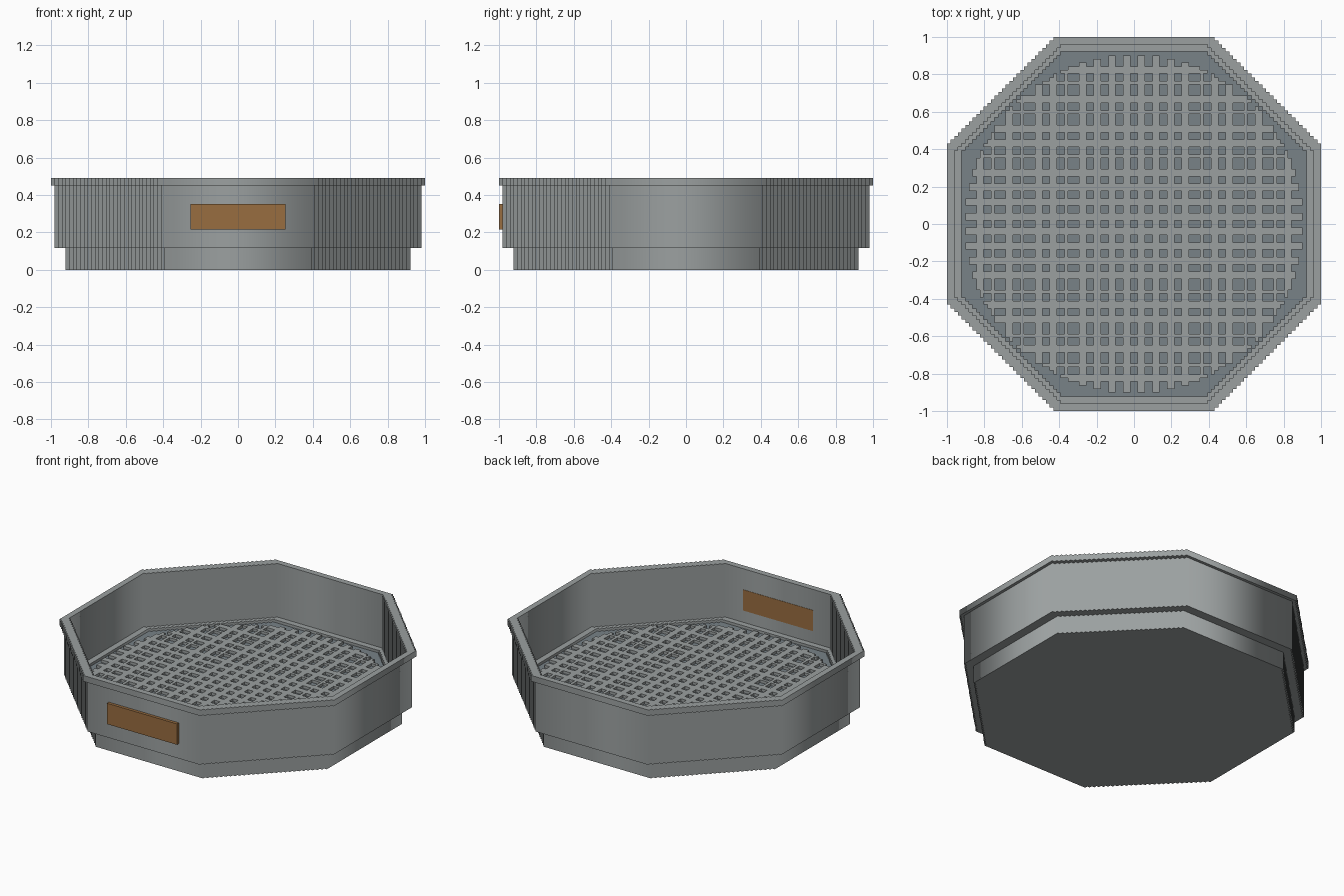
import bpy, bmesh, math

if "Cube" in bpy.data.objects:
    bpy.data.objects.remove(bpy.data.objects["Cube"])

U = 1 / 51  # one block unit; the tray is 102 blocks wide


def material(name, rgb):
    m = bpy.data.materials.new(name)
    lin = [(c / 255 / 12.92) if c < 11 else ((c / 255 + 0.055) / 1.055) ** 2.4 for c in rgb]
    m.diffuse_color = (*lin, 1)
    m.use_nodes = True
    m.node_tree.nodes["Principled BSDF"].inputs["Base Color"].default_value = m.diffuse_color
    return m


GREY = material("light_grey", (155, 160, 160))
SLATE = material("slate_floor", (120, 130, 135))
BROWN = material("brown", (152, 109, 64))


def add_mesh(name, bm, mat):
    bmesh.ops.recalc_face_normals(bm, faces=bm.faces)
    me = bpy.data.meshes.new(name)
    bm.to_mesh(me)
    bm.free()
    me.materials.append(mat)
    ob = bpy.data.objects.new(name, me)
    bpy.context.collection.objects.link(ob)
    return ob


def octagon(flat, reach):
    """Octagon outline whose four diagonal sides are stair-stepped."""
    quarter = []
    for k in range(reach - flat):
        quarter += [(flat + k, reach - k), (flat + k, reach - k - 1)]
    quarter.append((reach, flat))
    pts = []
    for _ in range(4):
        pts += quarter
        quarter = [(y, -x) for x, y in quarter]
    return pts


def prism(name, outlines, z0, z1, mat):
    """Extruded outline; a second outline cuts a hole."""
    cu = bpy.data.curves.new(name + "_profile", 'CURVE')
    cu.dimensions = '2D'
    cu.fill_mode = 'BOTH'
    cu.extrude = (z1 - z0) * U / 2
    for pts in outlines:
        sp = cu.splines.new('POLY')
        sp.points.add(len(pts) - 1)
        for p, (x, y) in zip(sp.points, pts):
            p.co = (x * U, y * U, 0, 1)
        sp.use_cyclic_u = True
    tmp = bpy.data.objects.new(name + "_profile", cu)
    bpy.context.collection.objects.link(tmp)
    bpy.context.view_layer.update()
    me = bpy.data.meshes.new_from_object(tmp.evaluated_get(bpy.context.evaluated_depsgraph_get()))
    bm = bmesh.new()
    bm.from_mesh(me)
    bpy.data.objects.remove(tmp)
    bpy.data.curves.remove(cu)
    bpy.data.meshes.remove(me)
    bmesh.ops.remove_doubles(bm, verts=bm.verts, dist=1e-5)
    bmesh.ops.translate(bm, verts=bm.verts, vec=(0, 0, (z0 + z1) * U / 2))
    return add_mesh(name, bm, mat)


# Tray shell
prism("base", [octagon(20, 47)], 0, 6, GREY)
prism("floor_panel", [octagon(20, 47)], 6, 6.1, SLATE)
prism("ledge", [octagon(21, 50), octagon(20, 47)], 6, 7, GREY)
prism("wall", [octagon(21, 50), octagon(20, 49)], 7, 23, GREY)
prism("rim", [octagon(22, 51), octagon(20, 49)], 23, 25, GREY)

# Round grate: bars wherever a block is not inside a hole column and row
HOLES = [(0, 1), (3, 5), (7, 9), (11, 13), (15, 18), (19, 21), (23, 25),
         (27, 30), (31, 33), (35, 38), (39, 41), (43, 46)]


def in_hole(i):
    c = abs(i + 0.5)
    return any(a < c < b for a, b in HOLES)


bm = bmesh.new()
grid = {}


def vert(i, j):
    if (i, j) not in grid:
        grid[i, j] = bm.verts.new((i * U, j * U, 7 * U))
    return grid[i, j]


for i in range(-46, 46):
    for j in range(-46, 46):
        if math.hypot(i + 0.5, j + 0.5) < 46.1 and not (in_hole(i) and in_hole(j)):
            bm.faces.new([vert(i, j), vert(i + 1, j), vert(i + 1, j + 1), vert(i, j + 1)])
ext = bmesh.ops.extrude_face_region(bm, geom=bm.faces[:], use_keep_orig=True)
low = [g for g in ext["geom"] if isinstance(g, bmesh.types.BMVert)]
bmesh.ops.translate(bm, verts=low, vec=(0, 0, -U))
add_mesh("grate", bm, GREY)

# Label plate set through the front wall
bm = bmesh.new()
bmesh.ops.create_cube(bm, size=1)
bmesh.ops.scale(bm, verts=bm.verts, vec=(26 * U, 2.1 * U, 7 * U))
bmesh.ops.translate(bm, verts=bm.verts, vec=(0, -49.95 * U, 14.5 * U))
add_mesh("front_plate", bm, BROWN)
